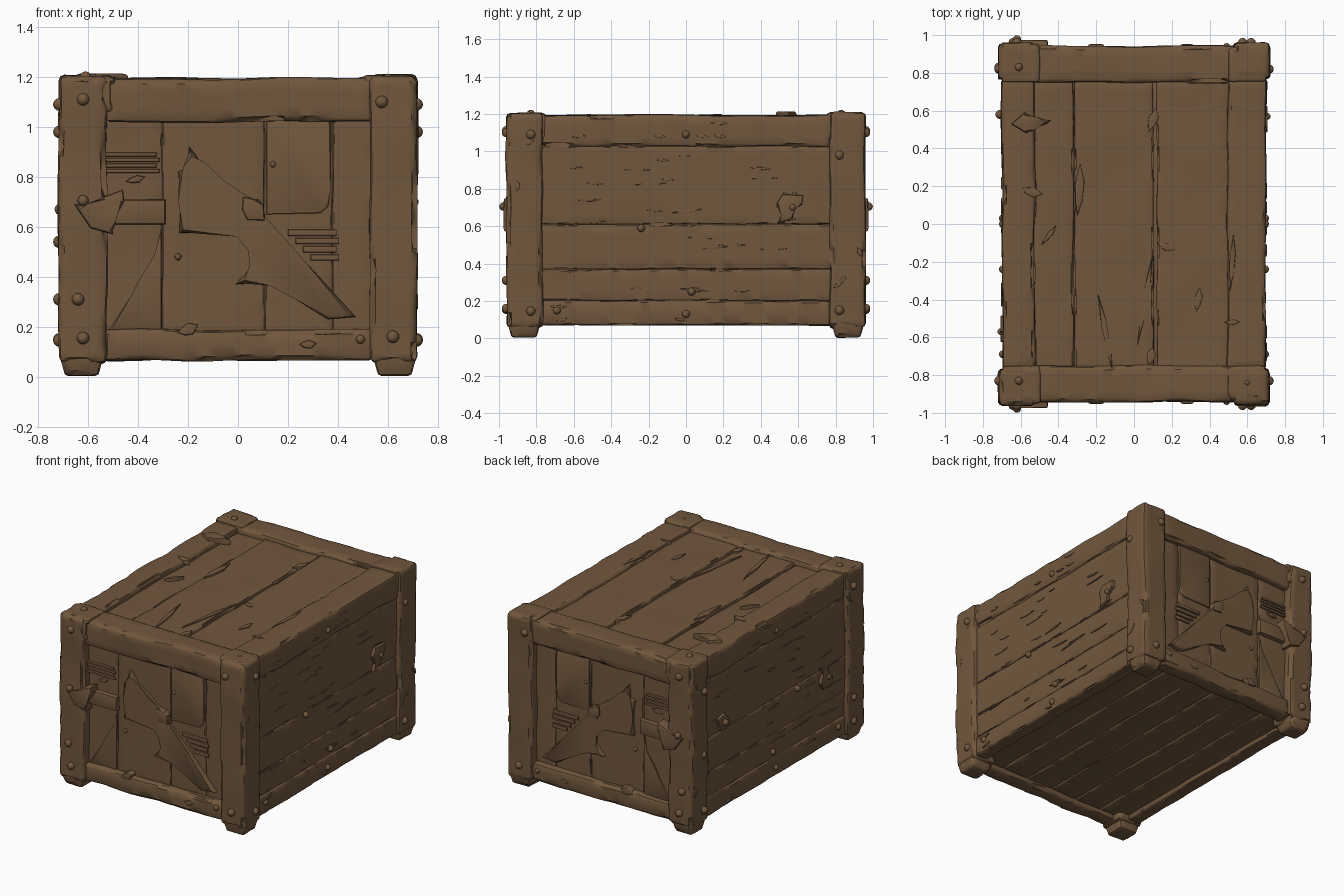
import bpy, bmesh, math, random
from mathutils import Vector, noise

if "Cube" in bpy.data.objects:
    bpy.data.objects.remove(bpy.data.objects["Cube"])

random.seed(4)
wood = bpy.data.materials.new("aged brown wood")
wood.diffuse_color = (0.165, 0.095, 0.047, 1)
wood.use_nodes = True
wood.node_tree.nodes["Principled BSDF"].inputs["Base Color"].default_value = wood.diffuse_color


def finish(name, bm, angle=42):
    """Turn a bmesh into a named object, smooth except at sharp edges."""
    bmesh.ops.recalc_face_normals(bm, faces=bm.faces[:])
    for f in bm.faces:
        f.smooth = True
    for e in bm.edges:
        e.smooth = len(e.link_faces) == 2 and e.calc_face_angle(0) < math.radians(angle)
    me = bpy.data.meshes.new(name)
    bm.to_mesh(me)
    bm.free()
    me.materials.append(wood)
    ob = bpy.data.objects.new(name, me)
    bpy.context.collection.objects.link(ob)
    return ob


def beam(name, x, y, z, bev=0.02, amp=0.008, chip=0.05, step=0.05):
    """Worn timber: bevelled box, sliced, warped by noise, edges chipped."""
    bm = bmesh.new()
    lo = [min(a) for a in (x, y, z)]
    hi = [max(a) for a in (x, y, z)]
    bmesh.ops.create_cube(bm, size=1)
    for v in bm.verts:
        v.co = Vector([(lo[i] + hi[i]) / 2 + v.co[i] * (hi[i] - lo[i]) for i in range(3)])
    bmesh.ops.bevel(bm, geom=bm.edges[:], offset=bev, segments=2, profile=0.5, affect='EDGES')
    for i in range(3):
        n = int((hi[i] - lo[i]) / step)
        for k in range(1, n):
            co = [0, 0, 0]
            no = [0, 0, 0]
            co[i] = lo[i] + (hi[i] - lo[i]) * k / n
            no[i] = 1
            bmesh.ops.bisect_plane(bm, geom=bm.verts[:] + bm.edges[:] + bm.faces[:],
                                   plane_co=co, plane_no=no)
    bm.normal_update()
    for v in bm.verts:
        p, n = v.co.copy(), v.normal.copy()
        v.co += noise.noise_vector(p * 3.5) * amp
        if max(abs(c) for c in n) < 0.94:
            v.co -= n * max(0, noise.noise(p * 10) - 0.1) * chip
    return finish(name, bm)


def plate(name, polys, place, w0, w1, bev=0.007):
    """Outline polygons given in a wall's own axes, raised from w0 to w1."""
    bm = bmesh.new()
    for poly in polys:
        low = [bm.verts.new(place(u, v, w0)) for u, v in poly]
        top = [bm.verts.new(place(u, v, w1)) for u, v in poly]
        bm.faces.new(low[::-1])
        face = bm.faces.new(top)
        for i in range(len(poly)):
            j = (i + 1) % len(poly)
            bm.faces.new((low[i], low[j], top[j], top[i]))
        if bev:
            bmesh.ops.bevel(bm, geom=list(face.edges), offset=bev, segments=2,
                            profile=0.5, affect='EDGES')
    return finish(name, bm)


def rect(u0, u1, v0, v1):
    return [(u0, v0), (u1, v0), (u1, v1), (u0, v1)]


def lens(u, v, length, width, turn=0.0):
    """Pointed sliver outline."""
    pts = [(-.5, 0), (-.2, -.4), (.15, -.5), (.5, .1), (.1, .5), (-.25, .3)]
    c, s = math.cos(turn), math.sin(turn)
    return [(u + a * length * c - b * width * s, v + a * length * s + b * width * c) for a, b in pts]


# Wall coordinate systems: w is the distance out from the centre
def end_wall(s):
    return lambda u, v, w: (u, s * w, v)


def side_wall(s):
    return lambda u, v, w: (s * w, u, v)


def lid(u, v, w):
    return (u, v, w)


# Hidden core behind the board gaps
beam("inner_core", (-.62, .62), (-.85, .85), (.12, 1.13), amp=0, chip=0, step=1)

# Corner posts, tapered feet and the thicker block at the head of each post
for sx in (-1, 1):
    for sy in (-1, 1):
        inner = .525 if sx < 0 else .528
        beam("corner_post", (sx * inner, sx * .715), (sy * .768, sy * .96), (.058, 1.207),
             .022, .010, .06, .04)
        foot = beam("foot", (sx * .545, sx * .708), (sy * .785, sy * .948), (.005, .12), .02, .003, .03)
        for v in foot.data.vertices:
            if v.co.z < .035:
                v.co.x += (sx * .625 - v.co.x) * .12
                v.co.y += (sy * .865 - v.co.y) * .12
                v.co.z = max(v.co.z, 0)
        beam("post_head", (sx * .495, sx * .70), (sy * .75, sy * (.952 if sx < 0 else .934)),
             (1.06, 1.206), .02, .006, .05, .04)

# End rails and end boards
for s in (-1, 1):
    beam("end_top_rail", (-.535, .54), (s * .75, s * .943), (1.02, 1.195), .02, .010, .05)
    beam("end_bottom_rail", (-.54, .54), (s * .83, s * .94), (.068, .19), .02, .012, .05)
    xs = [-.55, -.302, .105, .38, .55]
    for a, b in zip(xs, xs[1:]):
        beam("end_board", (a + .001, b - .001), (s * .82, s * .897), (.16, 1.05), .006, .004, .02)

# Side rails and horizontal side boards
for s in (-1, 1):
    beam("side_top_rail", (s * (.495 if s > 0 else .525), s * .698), (-.77, .77), (1.027, 1.193),
         .018, .010, .06)
    beam("side_bottom_rail", (s * .60, s * .695), (-.785, .785), (.07, .2), .01, .006, .04)
    zs = [.2, .37, .61, 1.03]
    for a, b in zip(zs, zs[1:]):
        beam("side_board", (s * .59, s * .688), (-.785, .785), (a + .001, b - .001), .007, .004, .03)

# Lid boards, uneven in height, and floor boards
for a, b, h in ((-.53, -.322, 1.158), (-.318, .105, 1.17), (.122, .50, 1.174)):
    beam("lid_board", (a, b), (-.785, .755), (1.08, h), .01, .008, .04)
for i in range(6):
    a = -.62 + i * 1.24 / 6
    beam("floor_board", (a + .003, a + 1.24 / 6 - .003), (-.85, .85), (.10, .15), .008, .003, .02, .1)

# Patches and broken braces, the same on both ends
brace = [(-.24, .82), (-.205, .83), (-.195, .92), (-.145, .85), (-.05, .78), (.03, .71), (.08, .71),
         (.105, .68), (.10, .63), (.27, .46), (.47, .24), (.36, .23), (.23, .31), (.13, .38),
         (-.01, .37), (.06, .44), (.055, .51), (0, .575), (-.235, .575), (-.225, .70)]
clasp = [(-.655, .69), (-.60, .68), (-.54, .72), (-.46, .75), (-.455, .70), (-.50, .63),
         (-.50, .57), (-.59, .595)]
for s in (-1, 1):
    w = end_wall(s)
    plate("broken_brace", [brace], w, .88, .928, .014)
    plate("brace_knot", [lens(.06, .67, .13, .09, -.9)], w, .89, .938, .012)
    plate("patch_square", [[(.115, .65), (.33, .655), (.36, .68), (.37, .74), (.372, 1.03),
                            (.115, 1.03)]], w, .88, .907)
    plate("clasp_strap", [rect(-.53, -.29, .61, .71)], w, .88, .932, .012)
    plate("clasp_end", [clasp], w, .90, .975, .012)
    plate("split_board", [[(-.52, .18), (-.43, .32), (-.40, .38), (-.33, .48), (-.306, .6),
                           (-.306, .18)]], w, .88, .906)
    plate("upper_slats", [rect(-.53, -.315 - .012 * (i % 2), .815 + i * .022, .831 + i * .022)
                          for i in range(4)], w, .88, .911, .006)
    plate("lower_slats", [rect(.20 + .03 * (3 - i), .405 - .01 * (i % 2), .465 + i * .033, .490 + i * .033)
                          for i in range(4)], w, .88, .909, .006)
    plate("board_splinter", [lens(-.41, .79, .08, .03, .2), lens(-.24, .48, .03, .03)], w, .88, .912)
    plate("rail_splinter", [lens(-.2, .19, .09, .05, .3), lens(.28, .13, .07, .035)], w, .88, .952)

# Hooks on the sides
hook = [(.485, .72), (.515, .77), (.625, .765), (.62, .715), (.575, .69), (.57, .64),
        (.49, .615), (.515, .66)]
plate("right_hook", [hook], side_wall(1), .67, .708)
plate("left_hook", [[(-u, 1.25 - v) for u, v in hook]], side_wall(-1), .67, .708)
plate("left_clasp", [lens(.58, .67, .17, .11, .4)], side_wall(-1), .67, .708)

# Bits of splintered wood on the lid
plate("lid_corner_patch", [[(-.65, .53), (-.58, .59), (-.52, .555), (-.44, .55), (-.46, .53),
                            (-.53, .51), (-.57, .48)]], lid, 1.175, 1.214, .012)
plate("lid_splinters", [lens(-.29, .18, .28, .05, 1.5), lens(-.15, -.58, .44, .03, 1.75),
                        lens(.06, -.4, .5, .03, 1.4), lens(.17, -.12, .1, .04, -.4),
                        lens(.34, -.4, .13, .04, 1.4), lens(.1, .55, .13, .05, 1.2),
                        lens(-.45, -.06, .13, .025, .9), lens(.09, -.7, .1, .05, 1.3)],
      lid, 1.14, 1.178, .004)
plate("lid_rail_splinters", [lens(-.54, .17, .12, .05, -.3), lens(-.3, .82, .06, .03, .5),
                             lens(.52, -.2, .3, .03, 1.5), lens(.52, -.52, .08, .03, 0)],
      lid, 1.17, 1.199, .004)

# Scattered slivers torn from the side boards, rails and posts
for s in (-1, 1):
    boards = [lens(random.uniform(-.68, .7), random.uniform(.25, 1.0), random.uniform(.05, .17),
                   random.uniform(.006, .016), random.uniform(-.12, .12)) for _ in range(26)]
    plate("side_slivers", boards, side_wall(s), .67, .693, .002)
    rails = [lens(random.uniform(-.7, .7), random.choice((.1, .17, 1.08, 1.15)),
                  random.uniform(.05, .1), .016, random.uniform(-.3, .3)) for _ in range(8)]
    plate("rail_slivers", rails, side_wall(s), .68, .703, .002)
    edge = [lens(t * random.uniform(.79, .93), random.uniform(.2, 1.1), .06, .025,
                 random.uniform(.6, 2.2)) for t in (-1, 1) for _ in range(3)]
    plate("post_slivers", edge, side_wall(s), .69, .72, .003)

# Round nail heads
nails = bmesh.new()


def nail(co, r=.025):
    new = bmesh.ops.create_uvsphere(nails, u_segments=12, v_segments=8, radius=r)["verts"]
    bmesh.ops.translate(nails, verts=new, vec=co)


for s in (-1, 1):
    for x, z in ((-.62, 1.11), (-.64, .31), (-.62, .155), (.575, 1.10), (.62, .16)):
        nail((x, s * .96, z))
    nail((-.62, s * .977, .705), .022)
    nail((.49, s * .94, .15), .018)
    for x, z in ((-.24, .48), (.14, .85)):
        nail((x, s * .905, z), .012)
    for y, z in ((-.83, 1.09), (.82, .98), (-.83, .145), (.82, .15)):
        nail((s * .715, y, z))
    for y, z in ((-.69, .15), (0, .13), (.03, .25), (0, 1.09), (-.24, .59)):
        nail((s * .694, y, z), .021)
    nail((s * .705, s * .57, .70 if s > 0 else .55), .018)
    nail((-.61, s * .83, 1.2), .022)
    nail((.60, s * .84, 1.197), .016)
nail((-.71, .58, .67), .024)
nail((-.715, .83, .54))
nail((-.715, -.83, .31))
finish("nail_heads", nails, 60)
